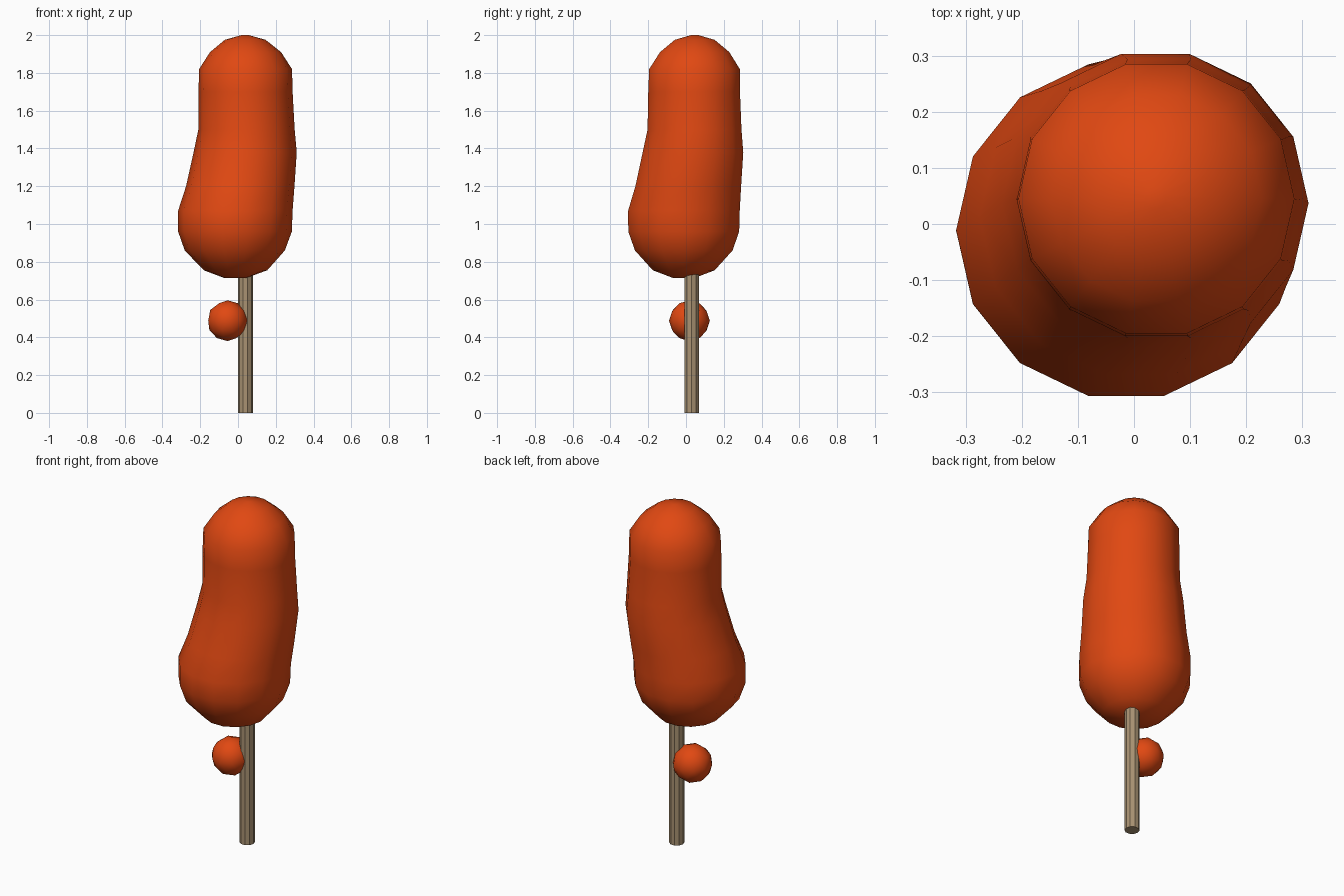
import bpy, bmesh, math

if "Cube" in bpy.data.objects:
    bpy.data.objects.remove(bpy.data.objects["Cube"])


def material(name, rgb):
    m = bpy.data.materials.new(name)
    m.diffuse_color = (*rgb, 1)
    m.use_nodes = True
    m.node_tree.nodes["Principled BSDF"].inputs["Base Color"].default_value = m.diffuse_color
    return m


orange = material("orange_batter", (0.75, 0.065, 0.006))
wood = material("wood", (0.40, 0.29, 0.17))


def finish(bm, name, mat, smooth):
    bmesh.ops.recalc_face_normals(bm, faces=bm.faces)
    for f in bm.faces:
        f.smooth = smooth
    mesh = bpy.data.meshes.new(name)
    bm.to_mesh(mesh)
    bm.free()
    ob = bpy.data.objects.new(name, mesh)
    bpy.context.collection.objects.link(ob)
    mesh.materials.append(mat)
    return ob


def loft(name, rings, sides, mat, smooth):
    """Stack of (z, x, y, radius) rings joined by faces and capped."""
    bm = bmesh.new()
    loops = [[bm.verts.new((x + r * math.cos(2 * math.pi * i / sides),
                            y + r * math.sin(2 * math.pi * i / sides), z))
              for i in range(sides)] for z, x, y, r in rings]
    for a, b in zip(loops, loops[1:]):
        for i in range(sides):
            j = (i + 1) % sides
            bm.faces.new((a[i], a[j], b[j], b[i]))
    bm.faces.new(loops[0])
    bm.faces.new(loops[-1])
    return finish(bm, name, mat, smooth)


# Lumpy leaning body: wide bulb at the bottom, narrower rounded top
loft("body", [
    (0.715, -0.015, -0.012, 0.06),
    (0.755, -0.013, -0.012, 0.168),
    (0.86, -0.017, -0.012, 0.265),
    (0.96, -0.016, -0.012, 0.301),
    (1.07, -0.014, -0.011, 0.303),
    (1.20, 0.012, 0.012, 0.287),
    (1.38, 0.038, 0.037, 0.273),
    (1.50, 0.045, 0.045, 0.255),
    (1.70, 0.040, 0.043, 0.249),
    (1.82, 0.040, 0.045, 0.246),
    (1.91, 0.040, 0.046, 0.188),
    (1.975, 0.038, 0.046, 0.108),
    (2.00, 0.038, 0.046, 0.02),
], 14, orange, True)

# Straight stick running up into the body
loft("stick", [(0, 0.039, 0.030, 0.04), (1.0, 0.039, 0.030, 0.04)], 10, wood, False)

# Small drip clinging to the side of the stick
bm = bmesh.new()
bmesh.ops.create_icosphere(bm, subdivisions=2, radius=0.108)
bmesh.ops.translate(bm, verts=bm.verts, vec=(-0.055, 0.018, 0.488))
finish(bm, "drip", orange, True)
